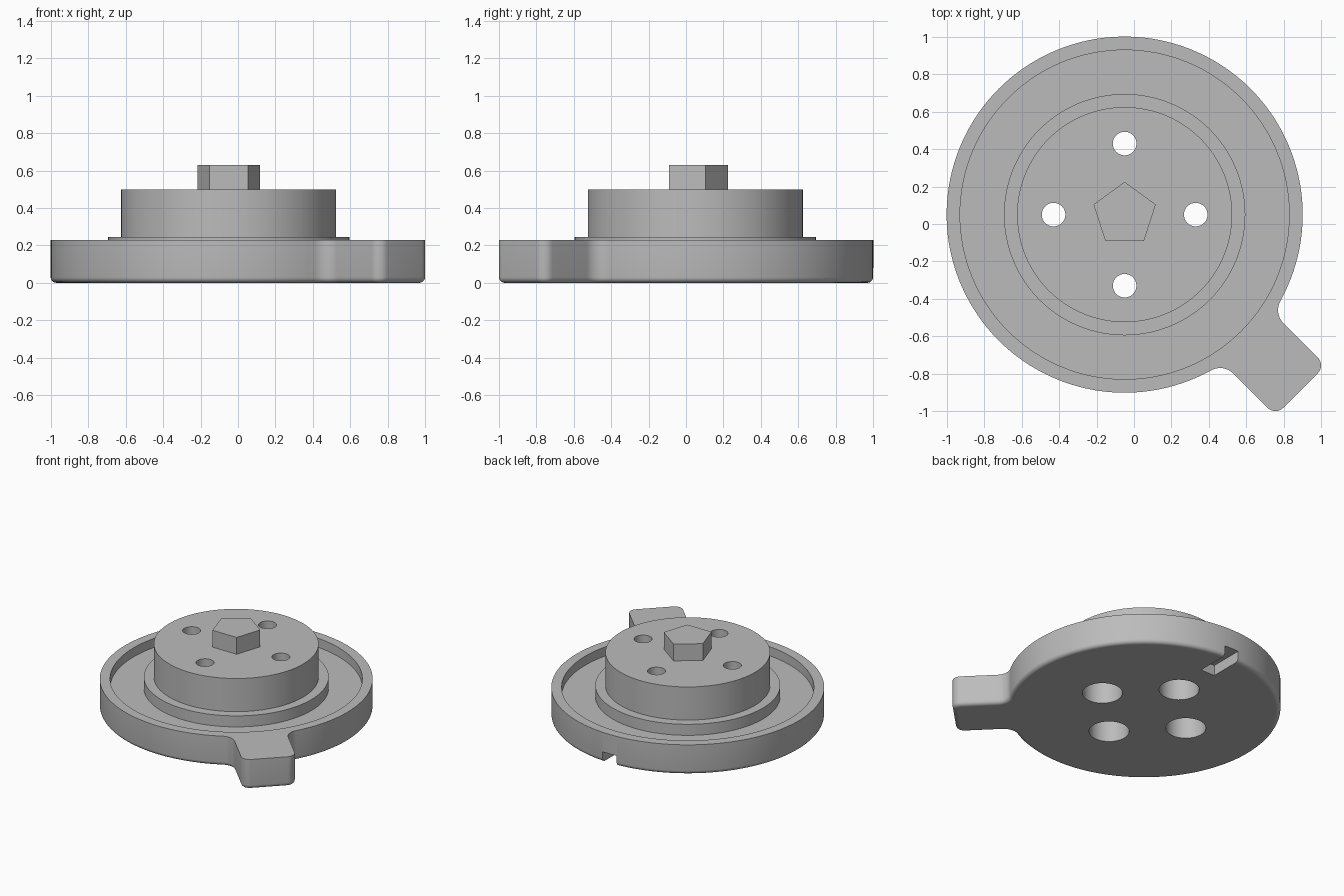
import bpy, bmesh, math
from mathutils import Matrix, Vector

cube = bpy.data.objects.get("Cube")
if cube:
    bpy.data.objects.remove(cube, do_unlink=True)

CENTRE = Vector((-0.05, 0.05, 0))
R, TAB_HALF, TAB_END = 0.952, 0.19, 1.33
CORNER, FILLET, ROUND = 0.06, 0.10, 0.03

grey = bpy.data.materials.new("plain_grey")
grey.use_nodes = True
grey.diffuse_color = (0.5, 0.5, 0.5, 1)
grey.node_tree.nodes["Principled BSDF"].inputs["Base Color"].default_value = (0.5, 0.5, 0.5, 1)


def make_object(name, bm):
    bmesh.ops.recalc_face_normals(bm, faces=bm.faces)
    mesh = bpy.data.meshes.new(name)
    bm.to_mesh(mesh)
    bm.free()
    mesh.materials.append(grey)
    obj = bpy.data.objects.new(name, mesh)
    bpy.context.collection.objects.link(obj)
    return obj


def stack(name, loops):
    """Solid skinned through a stack of matching closed loops."""
    bm = bmesh.new()
    rings = [[bm.verts.new(p + CENTRE) for p in loop] for loop in loops]
    n = len(rings[0])
    for a, b in zip(rings, rings[1:]):
        for i in range(n):
            j = (i + 1) % n
            bm.faces.new((a[i], a[j], b[j], b[i]))
    bm.faces.new(rings[0][::-1])
    bm.faces.new(rings[-1])
    return make_object(name, bm)


def circle(r, z, n=128, x=0, y=0, turn=0):
    angles = [turn + math.tau * i / n for i in range(n)]
    return [Vector((x + r * math.cos(a), y + r * math.sin(a), z)) for a in angles]


def lathe(name, profile, **kw):
    return stack(name, [circle(r, z, **kw) for r, z in profile])


def outline(d, z):
    """Disc with a filleted tab, shrunk inward by d."""
    r, half, f, c = R - d, TAB_HALF - d, FILLET + d, CORNER - d
    fy = half + f
    fx = math.sqrt((r + f) ** 2 - fy ** 2)
    join = math.atan2(fy, fx)

    def arc(cx, cy, rad, a, b, n):
        return [(cx + rad * math.cos(a + (b - a) * i / n),
                 cy + rad * math.sin(a + (b - a) * i / n)) for i in range(n + 1)]

    # Upper half of the tab, from its end back to the disc
    side = arc(TAB_END - CORNER, TAB_HALF - CORNER, c, 0, math.pi / 2, 8)
    side += arc(fx, fy, f, -math.pi / 2, join - math.pi, 10)
    disc = arc(0, 0, r, join, math.tau - join, 128)[1:-1]
    pts = side + disc + [(x, -y) for x, y in reversed(side)]
    turn = Matrix.Rotation(-math.pi / 4, 3, 'Z')
    return [turn @ Vector((x, y, z)) for x, y in pts]


def combine(target, tool, operation):
    mod = target.modifiers.new("cut", 'BOOLEAN')
    mod.operation, mod.object, mod.solver = operation, tool, 'EXACT'
    bpy.context.view_layer.update()
    result = target.evaluated_get(bpy.context.evaluated_depsgraph_get())
    mesh = bpy.data.meshes.new_from_object(result)
    target.modifiers.clear()
    target.data = mesh
    bpy.data.objects.remove(tool, do_unlink=True)


# Disc with tab and rounded bottom edge
layers = [(ROUND + 0.008, 0)]
for i in range(6):
    a = math.pi / 2 * i / 5
    layers.append((ROUND * (1 - math.sin(a)), ROUND * (1 - math.cos(a))))
layers.append((0, 0.23))
body = stack("base_and_hub", [outline(d, z) for d, z in layers])

# Recessed dish, then the stepped hub
combine(body, lathe("dish_cutter", [(0.88, 0.16), (0.88, 0.4)]), 'DIFFERENCE')
combine(body, lathe("hub", [(0.645, 0.1), (0.645, 0.245), (0.575, 0.245), (0.575, 0.5)]), 'UNION')

# Four bolt holes with wide pockets from below
for k in range(4):
    a = k * math.pi / 2
    spot = dict(x=0.38 * math.cos(a), y=0.38 * math.sin(a), n=48)
    profile = [(0.14, -0.1), (0.14, 0.36), (0.063, 0.36), (0.063, 0.7)]
    combine(body, lathe("bolt_cutter", profile, **spot), 'DIFFERENCE')

# Notch under the back rim
bm = bmesh.new()
bmesh.ops.create_cube(bm, size=1, matrix=Matrix.Translation(CENTRE + Vector((0, 0.89, 0)))
                      @ Matrix.Diagonal((0.12, 0.4, 0.16, 1)))
combine(body, make_object("notch_cutter", bm), 'DIFFERENCE')
body.data.name = "base_and_hub"

# Five-sided drive post
post = lathe("drive_post", [(0.175, 0.49), (0.175, 0.63)], n=5, turn=math.pi / 2)

# Smooth the round walls, keep the edges crisp
bpy.ops.object.select_all(action='DESELECT')
body.select_set(True)
bpy.context.view_layer.objects.active = body
bpy.ops.object.shade_smooth_by_angle(angle=math.radians(30))
